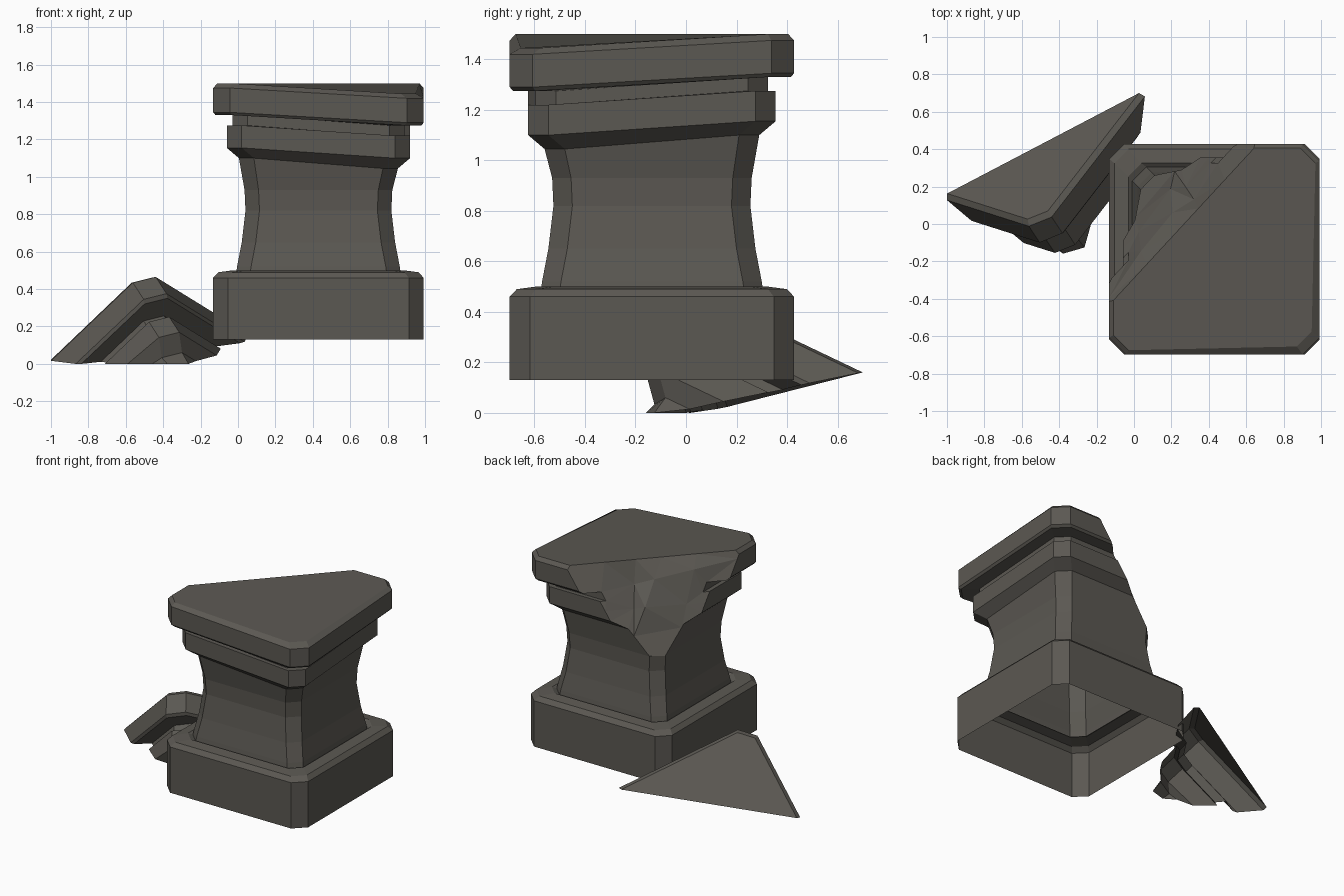
import bpy, bmesh, random
from mathutils import Vector, Matrix

if "Cube" in bpy.data.objects:
    bpy.data.objects.remove(bpy.data.objects["Cube"])

stone = bpy.data.materials.new("dark stone")
stone.diffuse_color = (0.105, 0.098, 0.085, 1)
stone.use_nodes = True
stone.node_tree.nodes["Principled BSDF"].inputs["Base Color"].default_value = stone.diffuse_color

CENTRE = Vector((0.43, -0.135, 0))
# half width, height, corner chamfer of every ring, bottom to top
PROFILE = [
    (0.563, 0.13, .08), (0.563, 0.46, .08), (0.535, 0.49, .075), (0.46, 0.50, .07),
    (0.44, 0.485, .075), (0.435, 0.52, .075), (0.41, 0.65, .075), (0.39, 0.82, .075),
    (0.395, 0.93, .075), (0.425, 1.10, .08), (0.49, 1.155, .08), (0.49, 1.275, .08),
    (0.46, 1.275, .08), (0.46, 1.33, .08), (0.55, 1.33, .09), (0.563, 1.345, .09),
    (0.563, 1.475, .09), (0.54, 1.50, .08)]


def loft(profile):
    """Chamfered square rings joined into a shell, open below, closed on top."""
    bm = bmesh.new()
    rings = []
    for h, z, c in profile:
        k = h - c
        pts = [(-k, -h), (k, -h), (h, -k), (h, k), (k, h), (-k, h), (-h, k), (-h, -k)]
        rings.append([bm.verts.new((x, y, z)) for x, y in pts])
    for a, b in zip(rings, rings[1:]):
        for i in range(8):
            j = (i + 1) % 8
            bm.faces.new((a[i], a[j], b[j], b[i]))
    bm.faces.new(rings[-1])
    return bm


def geometry(faces):
    edges = {e for f in faces for e in f.edges}
    verts = {v for f in faces for v in f.verts}
    return list(verts) + list(edges) + list(faces)


def split(bm, p1, p2, p3, keep_corner):
    """Cut off the back left corner along a plane; return its normal and rim."""
    n = (p2 - p1).cross(p3 - p1).normalized()
    if n.dot(Vector((-1, 1, 1))) < 0:
        n = -n
    upper = [f for f in bm.faces if min(v.co.z for v in f.verts) > 0.6]
    cut = bmesh.ops.bisect_plane(bm, geom=geometry(upper), plane_co=p1, plane_no=n,
                                 clear_outer=not keep_corner, clear_inner=keep_corner)
    return n, [g for g in cut["geom_cut"] if isinstance(g, bmesh.types.BMEdge)]


def jagged_cap(bm, p1, p2, p3, n, rim, seed, rough):
    """Close the break with a rough faceted surface."""
    rnd = random.Random(seed)
    bmesh.ops.contextual_create(bm, geom=rim)

    def on_break(f):
        return all(abs((v.co - p1).dot(n)) < 1e-4 for v in f.verts)

    # slice the break face with skewed lines, then push the crossings in and out
    along = p2 - p1
    down = p3 - (p1 + p2) / 2
    cuts = [(p1 + along * t, along.normalized() + down * rnd.uniform(-.9, .9))
            for t in (.25, .45, .6, .78)]
    cuts += [(p1 + along * .5 + down * t, down.normalized() + along * rnd.uniform(-.2, .2))
             for t in (.22, .5)]
    for co, no in cuts:
        cap = [f for f in bm.faces if on_break(f)]
        bmesh.ops.bisect_plane(bm, geom=geometry(cap), plane_co=co, plane_no=no)
    bmesh.ops.triangulate(bm, faces=[f for f in bm.faces if on_break(f)])
    cap = {f for f in bm.faces if on_break(f)}
    inner = [v for v in {v for f in cap for v in f.verts}
             if all(f in cap for f in v.link_faces)]
    for v in inner:
        v.co += n * rnd.uniform(-rough, rough)


def finish(bm, name):
    bmesh.ops.recalc_face_normals(bm, faces=bm.faces)
    me = bpy.data.meshes.new(name)
    bm.to_mesh(me)
    bm.free()
    me.materials.append(stone)
    ob = bpy.data.objects.new(name, me)
    bpy.context.collection.objects.link(ob)
    return ob


# pedestal with its back left corner broken away
bm = loft(PROFILE)
brk = [Vector(p) for p in ((-.56, -.295, 1.5), (.23, .56, 1.5), (-.357, .357, .93))]
normal, rim = split(bm, *brk, False)
jagged_cap(bm, *brk, normal, rim, 4, .045)
# sagging front right corner of the capital
for v in bm.verts:
    if v.co.x > .2 and v.co.y < -.2 and v.co.z > 1.0:
        if v.co.z > 1.49:
            v.co += Vector((-.02, .02, 0))
        v.co.z -= .055
bmesh.ops.translate(bm, verts=bm.verts, vec=CENTRE)
finish(bm, "pedestal")


def frame(a, b, c):
    """Matrix with its origin at a, x towards b and c in the xy plane."""
    a, b, c = Vector(a), Vector(b), Vector(c)
    x = (b - a).normalized()
    z = x.cross(c - a).normalized()
    y = z.cross(x)
    return Matrix.Translation(a) @ Matrix((x, y, z)).transposed().to_4x4()


# fallen corner fragment: same rings, tipped over, hollow on its broken side
bm = loft(PROFILE[7:])
brk = [Vector(p) for p in ((-.56, -.37, 1.5), (.13, .56, 1.5), (-.37, .37, 1.03))]
split(bm, *brk, True)
place = frame((-1, .15, 0), (.05, .70, .14), (-.46, .03, .465)) @ Matrix.Scale(1.06, 4) @ \
    frame((.13, .56, 1.5), (-.56, -.37, 1.5), (-.5, .5, 1.5)).inverted()
bmesh.ops.transform(bm, matrix=place, verts=bm.verts)
cos = [v.co for v in bm.verts]
shift = Vector((-1 - min(c.x for c in cos), .70 - max(c.y for c in cos),
                .465 - max(c.z for c in cos)))
bmesh.ops.translate(bm, verts=bm.verts, vec=shift)
for v in bm.verts:
    v.co.z = max(v.co.z, 0)
finish(bm, "fallen_fragment")
